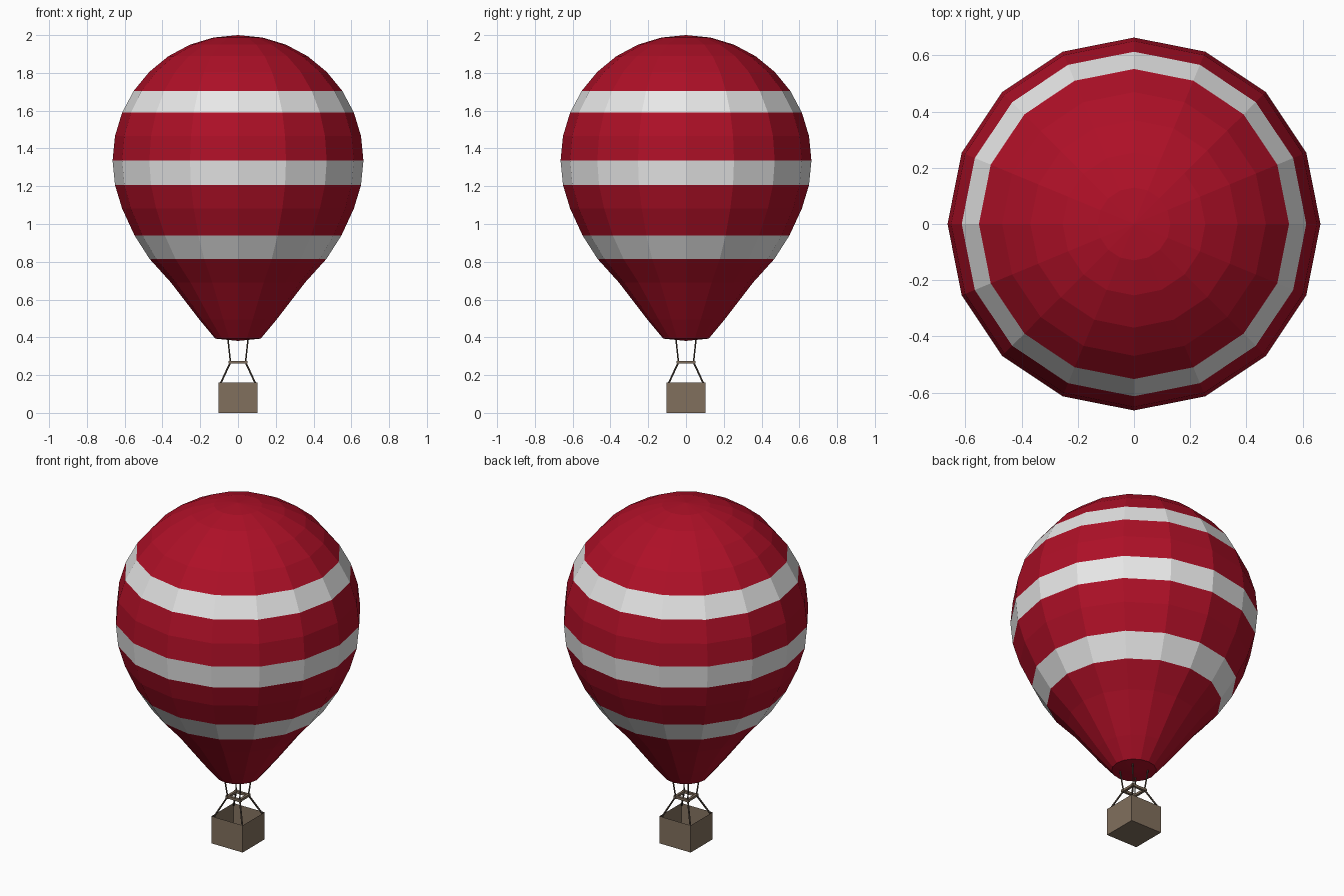
import bpy
import bmesh
from math import sin, cos, pi, radians
from mathutils import Vector

cube = bpy.data.objects.get("Cube")
if cube:
    bpy.data.objects.remove(cube)


def material(name, rgb):
    m = bpy.data.materials.new(name)
    m.use_nodes = True
    m.diffuse_color = (*rgb, 1)
    m.node_tree.nodes["Principled BSDF"].inputs["Base Color"].default_value = (*rgb, 1)
    return m


RED = material("red fabric", (0.42, 0.005, 0.02))
WHITE = material("white fabric", (0.8, 0.8, 0.8))
WICKER = material("brown wicker", (0.22, 0.16, 0.11))
ROPE = material("dark rope", (0.08, 0.06, 0.045))


def finish(bm, name, *mats):
    bmesh.ops.recalc_face_normals(bm, faces=bm.faces)
    mesh = bpy.data.meshes.new(name)
    bm.to_mesh(mesh)
    bm.free()
    for m in mats:
        mesh.materials.append(m)
    obj = bpy.data.objects.new(name, mesh)
    bpy.context.collection.objects.link(obj)
    return obj


def add_box(bm, size, centre):
    verts = bmesh.ops.create_cube(bm, size=1)["verts"]
    bmesh.ops.scale(bm, vec=size, verts=verts)
    bmesh.ops.translate(bm, vec=centre, verts=verts)


def add_rod(bm, start, end, radius):
    start, end = Vector(start), Vector(end)
    axis = end - start
    verts = bmesh.ops.create_cone(bm, cap_ends=True, segments=6, radius1=radius,
                                  radius2=radius, depth=axis.length)["verts"]
    bmesh.ops.rotate(bm, verts=verts, matrix=axis.to_track_quat("Z", "Y").to_matrix())
    bmesh.ops.translate(bm, vec=(start + end) / 2, verts=verts)


# Envelope: a faceted ball whose lower rings are drawn down into a neck
SIDES, RADIUS, CENTRE = 16, 0.664, 1.336
neck = [(0.548, 0.94), (0.468, 0.815), (0.355, 0.69), (0.205, 0.495), (0.12, 0.393)]
ball = [(RADIUS * cos(radians(11.25 * k)), CENTRE + RADIUS * sin(radians(11.25 * k)))
        for k in range(7, -3, -1)]
profile = ball + neck
bm = bmesh.new()
rings = [[bm.verts.new((r * cos(2 * pi * i / SIDES), r * sin(2 * pi * i / SIDES), z))
          for i in range(SIDES)] for r, z in profile]
crown, mouth = bm.verts.new((0, 0, 2.0)), bm.verts.new((0, 0, 0.381))
white_bands = (4, 7, 10)
for i in range(SIDES):
    j = (i + 1) % SIDES
    bm.faces.new((crown, rings[0][i], rings[0][j]))
    bm.faces.new((mouth, rings[-1][j], rings[-1][i]))
    for band in range(len(rings) - 1):
        a, b = rings[band], rings[band + 1]
        face = bm.faces.new((a[i], b[i], b[j], a[j]))
        face.material_index = int(band in white_bands)
finish(bm, "envelope", RED, WHITE)

# Basket: open box with thin walls
WIDTH, HEIGHT, WALL = 0.204, 0.16, 0.01
bm = bmesh.new()
add_box(bm, (WIDTH, WIDTH, HEIGHT), (0, 0, HEIGHT / 2))
bm.normal_update()
top = max(bm.faces, key=lambda f: f.calc_center_median().z)
bmesh.ops.inset_region(bm, faces=[top], thickness=WALL)
bmesh.ops.translate(bm, vec=(0, 0, WALL - HEIGHT), verts=top.verts)
finish(bm, "basket", WICKER)

# Burner frame: four crossing bars
bm = bmesh.new()
for s in (-1, 1):
    add_box(bm, (0.1, 0.014, 0.014), (0, s * 0.04, 0.268))
    add_box(bm, (0.014, 0.1, 0.014), (s * 0.04, 0, 0.268))
finish(bm, "burner_frame", WICKER)

# Ropes: one pair at each corner
bm = bmesh.new()
for sx in (-1, 1):
    for sy in (-1, 1):
        def corner(d, z):
            return (sx * d, sy * d, z)
        add_rod(bm, corner(0.094, 0.152), corner(0.04, 0.268), 0.005)
        add_rod(bm, corner(0.04, 0.268), corner(0.054, 0.4), 0.004)
finish(bm, "ropes", ROPE)
